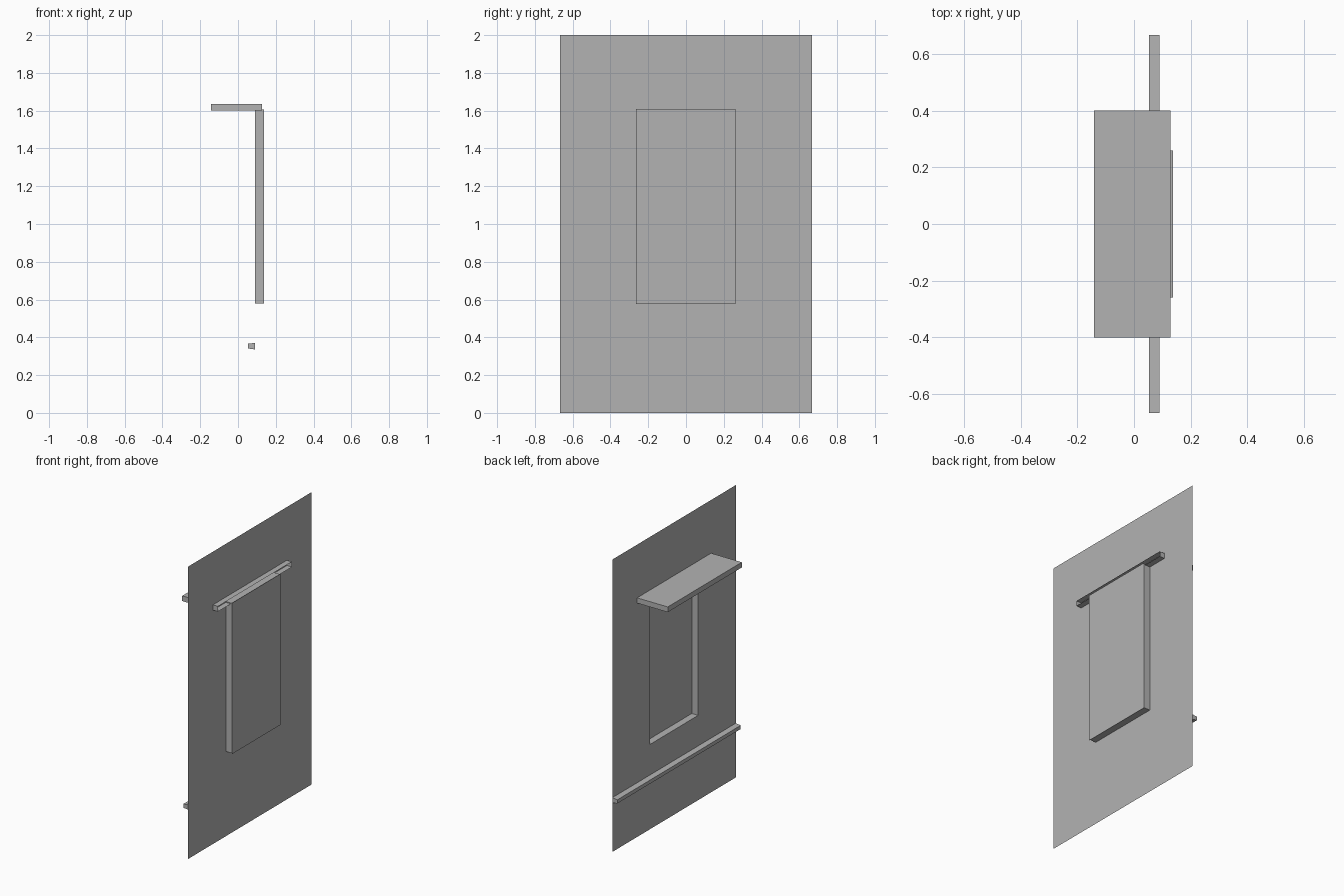
import bpy, bmesh

cube = bpy.data.objects.get("Cube")
if cube:
    bpy.data.objects.remove(cube, do_unlink=True)

# Single plain grey
grey = bpy.data.materials.new("plain_grey")
grey.use_nodes = True
colour = (0.45, 0.45, 0.45, 1)
grey.diffuse_color = colour
grey.node_tree.nodes["Principled BSDF"].inputs["Base Color"].default_value = colour

WALL_X = 0.09
WINDOW = (-0.26, 0.26, 0.58, 1.606)   # y and z limits of the opening


def rectangle(bm, x, limits):
    """Four corners of an upright rectangle at the given x."""
    y0, y1, z0, z1 = limits
    return [bm.verts.new((x, y, z)) for y, z in ((y0, z0), (y1, z0), (y1, z1), (y0, z1))]


def bridge(bm, a, b):
    """Join two rectangles with four quads."""
    for i in range(4):
        j = (i + 1) % 4
        bm.faces.new((a[i], a[j], b[j], b[i]))


def finish(name, bm):
    bmesh.ops.recalc_face_normals(bm, faces=bm.faces)
    mesh = bpy.data.meshes.new(name)
    bm.to_mesh(mesh)
    bm.free()
    mesh.materials.append(grey)
    obj = bpy.data.objects.new(name, mesh)
    bpy.context.collection.objects.link(obj)
    return obj


def open_box(name, x_cap, cap, x_open, mouth):
    """Thin-skinned box, capped at x_cap and open at x_open."""
    bm = bmesh.new()
    a, b = rectangle(bm, x_cap, cap), rectangle(bm, x_open, mouth)
    bm.faces.new(a)
    bridge(bm, a, b)
    return finish(name, bm)


# Thin wall sheet with the window opening
bm = bmesh.new()
bridge(bm, rectangle(bm, WALL_X, (-0.667, 0.667, 0, 2)), rectangle(bm, WALL_X, WINDOW))
finish("wall", bm)

# Window reveal passing through to the far side
bm = bmesh.new()
bridge(bm, rectangle(bm, WALL_X, WINDOW), rectangle(bm, 0.138, WINDOW))
finish("window_reveal", bm)

# Pane closing the reveal, a touch larger than it
bm = bmesh.new()
bm.faces.new(rectangle(bm, 0.14, (-0.264, 0.262, 0.577, 1.61)))
finish("window_pane", bm)

# Canopy through the wall, open at its inner end
canopy = (-0.4, 0.4, 1.60, 1.636)
open_box("canopy", -0.142, canopy, 0.128, canopy)

# Low rail along the outer side, slightly tapered
open_box("rail", 0.053, (-0.667, 0.667, 0.341, 0.366), WALL_X, (-0.667, 0.667, 0.336, 0.371))
